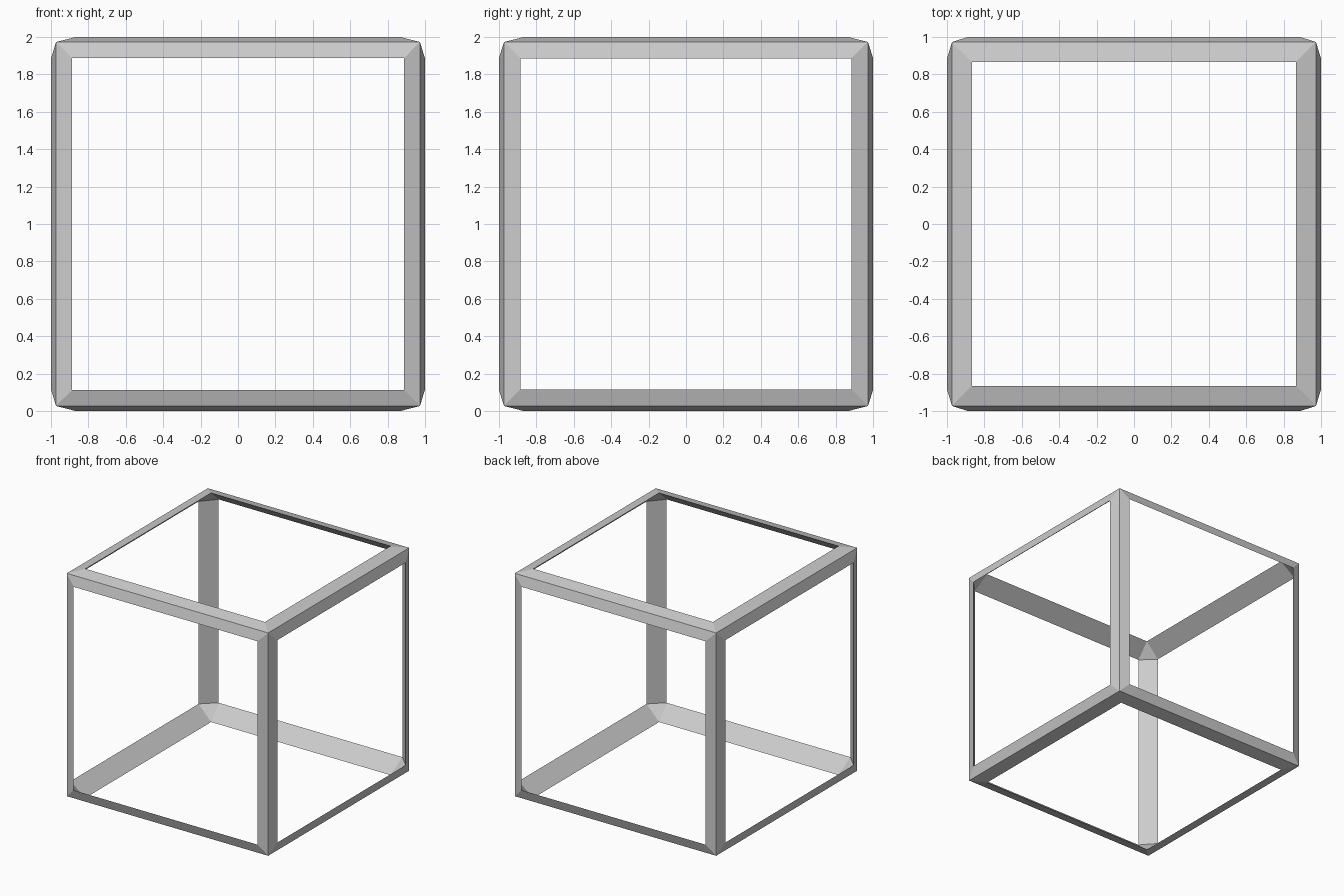
import bpy, bmesh
from itertools import product
from mathutils import Vector

if "Cube" in bpy.data.objects:
    bpy.data.objects.remove(bpy.data.objects["Cube"])

CORNER = 0.973                 # outer corner, slightly pulled in
INSET = (0.884, 0.888, 0.867)  # opening half-size on the side, front/back, top/bottom faces

bm = bmesh.new()
corner, inset = {}, {}

# Each cube corner: one outer point plus one point on each adjoining face
for s in product((-1, 1), repeat=3):
    sv = Vector(s)
    corner[s] = bm.verts.new(sv * CORNER)
    for f in range(3):
        p = sv * INSET[f]
        p[f] = s[f]
        inset[s, f] = bm.verts.new(p)
    # inner gusset triangle
    bm.faces.new([inset[s, f] for f in range(3)])

# Twelve triangular-section bars
for axis in range(3):
    b, c = (axis + 1) % 3, (axis + 2) % 3
    for sb, sc in product((-1, 1), repeat=2):
        ends = []
        for sa in (-1, 1):
            s = [0, 0, 0]
            s[axis], s[b], s[c] = sa, sb, sc
            s = tuple(s)
            ends.append((corner[s], inset[s, b], inset[s, c]))
        e0, e1 = ends
        for i, j in ((0, 1), (1, 2), (2, 0)):
            bm.faces.new((e0[i], e0[j], e1[j], e1[i]))

bmesh.ops.recalc_face_normals(bm, faces=bm.faces[:])
bmesh.ops.translate(bm, verts=bm.verts[:], vec=(0, 0, 1))

mesh = bpy.data.meshes.new("cube_frame")
bm.to_mesh(mesh)
bm.free()
bpy.context.collection.objects.link(bpy.data.objects.new("cube_frame", mesh))
